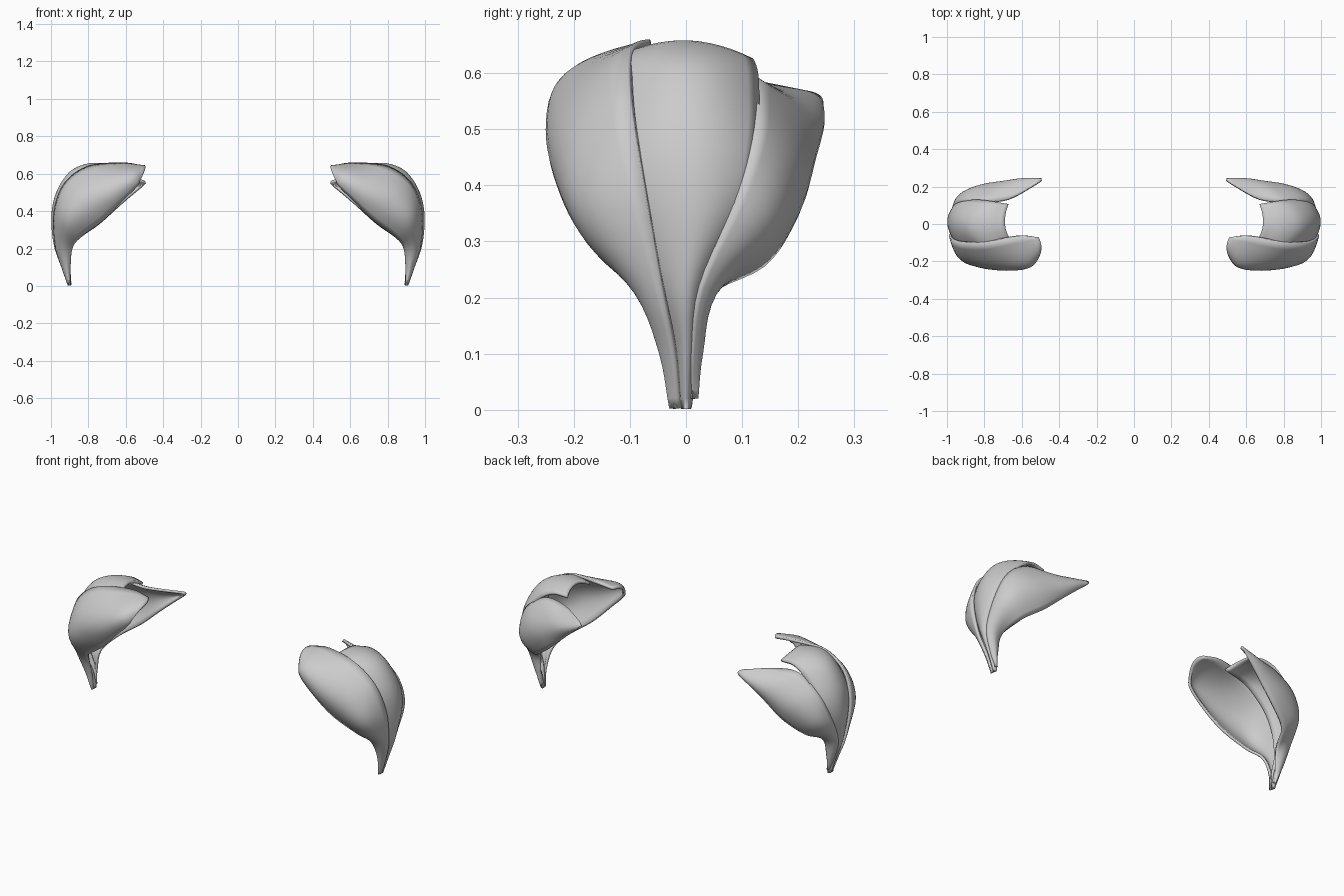
import bpy, bmesh
from mathutils import Vector

# Each petal is lofted through rows of three points: edge, crest, other edge
OUTER = [
    [(.895, -.010, .002), (.91, 0, .001), (.895, .010, .002)],
    [(.905, -.024, .10), (.945, 0, .10), (.905, .024, .10)],
    [(.95, -.052, .22), (.985, 0, .22), (.95, .032, .22)],
    [(.965, -.085, .38), (.998, .015, .37), (.96, .10, .37)],
    [(.93, -.105, .50), (.972, .015, .50), (.92, .127, .48)],
    [(.84, -.115, .60), (.90, .01, .61), (.825, .13, .585)],
    [(.76, -.112, .635), (.80, .005, .655), (.75, .12, .625)],
    [(.66, -.085, .63), (.69, .005, .655), (.67, .107, .62)],
]
FRONT = [
    [(.91, -.012, .002), (.90, -.030, .002), (.895, -.015, .002)],
    [(.945, -.022, .10), (.92, -.048, .10), (.895, -.03, .10)],
    [(.98, -.045, .22), (.94, -.09, .21), (.885, -.075, .20)],
    [(.985, -.075, .40), (.925, -.19, .35), (.84, -.14, .26)],
    [(.93, -.10, .55), (.84, -.229, .45), (.72, -.19, .35)],
    [(.80, -.10, .642), (.71, -.240, .53), (.62, -.215, .45)],
    [(.62, -.065, .66), (.58, -.215, .60), (.54, -.215, .53)],
    [(.51, -.07, .645), (.495, -.135, .632), (.52, -.20, .57)],
]
BACK = [
    [(.905, .010, .02), (.90, .022, .02), (.895, .010, .02)],
    [(.94, .01, .10), (.92, .03, .10), (.895, .02, .10)],
    [(.975, .025, .22), (.94, .055, .21), (.885, .04, .20)],
    [(.97, .09, .38), (.93, .155, .33), (.845, .14, .255)],
    [(.92, .125, .50), (.84, .205, .42), (.74, .192, .33)],
    [(.80, .125, .588), (.71, .225, .49), (.64, .212, .42)],
    [(.67, .135, .585), (.60, .237, .53), (.565, .228, .485)],
    [(.515, .22, .568), (.495, .243, .555), (.51, .24, .53)],
]


def spline(p, t):
    """Catmull-Rom point at parameter t along the list p."""
    i = min(int(t), len(p) - 2)
    f = t - i
    b, c = p[i], p[i + 1]
    a = p[i - 1] if i > 0 else b * 2 - c
    d = p[i + 2] if i + 2 < len(p) else c * 2 - b
    return (b * 2 + (c - a) * f + (a * 2 - b * 5 + c * 4 - d) * f * f
            + (b * 3 - a - c * 3 + d) * f ** 3) / 2


def petal(name, rows, across=12, steps=5, thickness=.014):
    tracks = [[Vector(r[k]) for r in rows] for k in range(3)]
    bm = bmesh.new()
    grid = []
    n = (len(rows) - 1) * steps
    for j in range(n + 1):
        a, m, b = (spline(tr, j / steps) for tr in tracks)
        line = []
        for i in range(across + 1):
            u = 2 * i / across - 1
            line.append(bm.verts.new(a * (u * (u - 1) / 2) + m * (1 - u * u) + b * (u * (u + 1) / 2)))
        grid.append(line)
    for r, s in zip(grid, grid[1:]):
        for i in range(across):
            bm.faces.new((r[i], r[i + 1], s[i + 1], s[i]))
    # turn normals away from the hollow of the cup
    bm.normal_update()
    core = Vector((.72, 0, .42))
    if sum((f.calc_center_median() - core).dot(f.normal) * f.calc_area() for f in bm.faces) < 0:
        bmesh.ops.reverse_faces(bm, faces=bm.faces[:])
    me = bpy.data.meshes.new(name)
    bm.to_mesh(me)
    bm.free()
    ob = bpy.data.objects.new(name, me)
    bpy.context.collection.objects.link(ob)
    sol = ob.modifiers.new("thickness", 'SOLIDIFY')
    sol.thickness = thickness
    sol.offset = -1
    mir = ob.modifiers.new("mirror", 'MIRROR')
    mir.use_axis[0] = True
    bpy.ops.object.select_all(action='DESELECT')
    ob.select_set(True)
    bpy.context.view_layer.objects.active = ob
    bpy.ops.object.shade_smooth_by_angle()
    return ob


# Three overlapping petals per cup, mirrored to the other side
petal("outer_petal", OUTER)
petal("front_petal", FRONT)
petal("back_petal", BACK)
